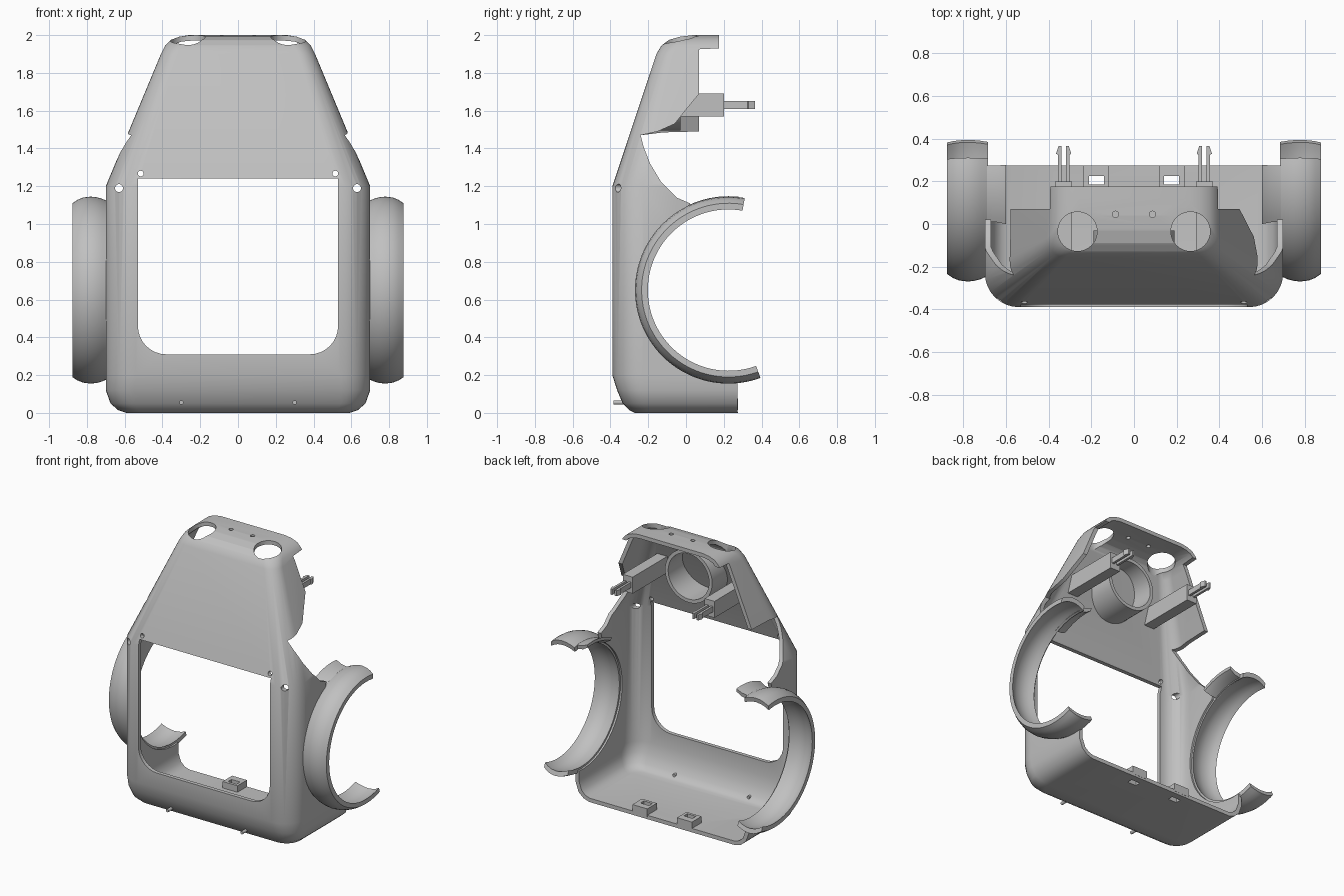
import bpy, bmesh
from math import sin, cos, pi, radians

old = bpy.data.objects.get("Cube")
if old:
    bpy.data.objects.remove(old)

grey = bpy.data.materials.new("plain_grey")
grey.use_nodes = True
COLOUR = (0.53, 0.53, 0.53, 1)
grey.diffuse_color = COLOUR
grey.node_tree.nodes["Principled BSDF"].inputs["Base Color"].default_value = COLOUR


def make(name, bm):
    bmesh.ops.recalc_face_normals(bm, faces=bm.faces)
    mesh = bpy.data.meshes.new(name)
    bm.to_mesh(mesh)
    bm.free()
    mesh.materials.append(grey)
    ob = bpy.data.objects.new(name, mesh)
    bpy.context.collection.objects.link(ob)
    return ob


def loft(name, rings, cyclic=False):
    """Skin closed rings of points; cap the ends or join them up."""
    bm = bmesh.new()
    loops = [[bm.verts.new(p) for p in ring] for ring in rings]
    n = len(loops[0])
    pairs = list(zip(loops, loops[1:] + loops[:1] if cyclic else loops[1:]))
    for a, b in pairs:
        for i in range(n):
            j = (i + 1) % n
            bm.faces.new((a[i], a[j], b[j], b[i]))
    if not cyclic:
        bm.faces.new(loops[0])
        bm.faces.new(loops[-1])
    return make(name, bm)


def box(name, x, y, z):
    return loft(name, [[(x[0], y[0], h), (x[1], y[0], h), (x[1], y[1], h), (x[0], y[1], h)] for h in z])


def rod(name, x, other, r, span, axis="y", n=24):
    """Cylinder along y (other = z) or along z (other = y)."""
    rings = []
    for s in span:
        pts = [(x + r * cos(2 * pi * i / n), other + r * sin(2 * pi * i / n)) for i in range(n)]
        rings.append([(u, s, v) if axis == "y" else (u, v, s) for u, v in pts])
    return loft(name, rings)


def activate(ob):
    bpy.ops.object.select_all(action="DESELECT")
    ob.select_set(True)
    bpy.context.view_layer.objects.active = ob


def smooth(ob):
    activate(ob)
    bpy.ops.object.shade_smooth_by_angle(angle=radians(32))


def cut(ob, cutters):
    activate(ob)
    for c in cutters:
        c.hide_render = True
        mod = ob.modifiers.new("cut", "BOOLEAN")
        mod.operation, mod.solver, mod.object = "DIFFERENCE", "EXACT", c
        bpy.ops.object.modifier_apply(modifier=mod.name)
        bpy.data.objects.remove(c)


WHEEL_Y, WHEEL_Z = 0.225, 0.65


def front_y(z):
    return -0.39 + (z - 1.2) / 3


# Body shell: rounded sections stacked in height, hollowed, then cut open
def section(z, hw, yf, r):
    arc = [(r * cos(a), r * sin(a)) for a in (pi / 2 * i / 8 for i in range(9))]
    right = [(hw - r + c, yf + r - s, z) for c, s in arc]
    left = [(-x, y, z) for x, y, z in reversed(right)]
    return [(hw, 0.6, z)] + right + left + [(-hw, 0.6, z)]


levels = [
    (0, 0.59, -0.27, 0.09), (0.015, 0.635, -0.30, 0.11), (0.05, 0.675, -0.335, 0.13),
    (0.12, 0.70, -0.365, 0.15), (0.2, 0.70, -0.39, 0.16), (1.2, 0.70, -0.39, 0.16),
    (1.9, 0.408, -0.157, 0.09), (1.945, 0.385, -0.13, 0.09), (1.975, 0.355, -0.09, 0.09),
    (1.992, 0.31, -0.03, 0.09), (2.0, 0.26, 0.04, 0.08)]
shell = loft("body_shell", [section(*lv) for lv in levels])
activate(shell)
solid = shell.modifiers.new("wall", "SOLIDIFY")
solid.thickness, solid.offset, solid.use_even_offset = 0.028, -1, True
bpy.ops.object.modifier_apply(modifier=solid.name)

# Rear outline with wheel opening and shoulder notch, per side
wheel = [(WHEEL_Y + 0.45 * cos(radians(a)), WHEEL_Z + 0.45 * sin(radians(a)))
         for a in range(276, 114, -6)]
notch = [(0.02, 1.11), (-0.05, 1.14), (-0.13, 1.22), (-0.19, 1.32), (-0.225, 1.41), (-0.24, 1.47)]
lips = {1: [(-0.15, 1.49), (-0.06, 1.53), (0, 1.605), (0.07, 1.69)],
        -1: [(-0.12, 1.485), (0.07, 1.49)]}
cutters = []
for side, lip in lips.items():
    outline = ([(0.275, -0.1)] + wheel + notch + lip +
               [(0.07, 1.925), (0.175, 1.93), (0.175, 2.1), (0.9, 2.1), (0.9, -0.1)])
    cutters.append(loft("rear_cutter", [[(x * side, y, z) for y, z in outline] for x in (-0.0005, 1)]))

# Front window with round lower corners
corner = [(0.38 + 0.15 * sin(a), 0.46 - 0.15 * cos(a)) for a in (pi / 2 * i / 8 for i in range(9))]
window = [(-0.53, 1.24)] + [(-x, z) for x, z in reversed(corner)] + corner + [(0.53, 1.24)]
cutters.append(loft("window_cutter", [[(x, y, z) for x, z in window] for y in (-0.6, -0.22)]))

# Eye openings, screw holes and latch slots
for s in (-1, 1):
    cutters += [
        rod("eye_cutter", s * 0.265, -0.035, 0.092, (1.85, 2.1), "z", 40),
        rod("top_hole_cutter", s * 0.087, 0.045, 0.015, (1.9, 2.1), "z"),
        rod("side_hole_cutter", s * 0.63, 1.19, 0.021, (-0.5, -0.2)),
        rod("panel_hole_cutter", s * 0.515, 1.267, 0.015, (-0.5, -0.25)),
        box("slot_cutter", sorted((s * 0.14, s * 0.21)), (0.185, 0.225), (-0.1, 0.1))]
cut(shell, cutters)
smooth(shell)

# Speaker tube behind the front panel
bm_rings = []
N = 48
for r, back in ((0.19, False), (0.19, True), (0.165, True), (0.165, False)):
    ring = []
    for i in range(N):
        a = 2 * pi * i / N
        z = 1.685 + r * sin(a)
        ring.append((r * cos(a), -0.03 if back else front_y(z) + 0.02, z))
    bm_rings.append(ring)
smooth(loft("round_tube", bm_rings, cyclic=True))


# Wheel arches: barrel section swept round the wheel axis
def sweep(name, side, profile, start, end, step=3):
    rings = []
    for a in range(start, end + 1, step):
        c, s = cos(radians(a)), sin(radians(a))
        rings.append([(side * x, WHEEL_Y + r * c, WHEEL_Z + r * s) for x, r in profile])
    smooth(loft(name, rings))


outer = [(0.685, 0.468), (0.72, 0.484), (0.75, 0.492), (0.78, 0.495), (0.82, 0.49), (0.85, 0.478), (0.877, 0.46)]
arch = outer + [(x, r - 0.033) for x, r in reversed(outer)]
lobe = [(0.60, 0.497), (0.64, 0.478), (0.70, 0.468), (0.70, 0.44), (0.64, 0.45), (0.60, 0.475)]

for s, label in ((1, "left"), (-1, "right")):
    sweep(label + "_wheel_arch", s, arch, 80, 290)
    sweep(label + "_arch_lobe", s, lobe, 84, 117)

    # Rear mounting arm with a split snap clip
    x0 = s * 0.33
    arm = [(front_y(z) + 0.02, z) for z in (1.57, 1.69)] + [(0.2, 1.69), (0.2, 1.57)]
    loft(label + "_mount_arm", [[(x0 + d, y, z) for y, z in arm] for d in (-0.04, 0.04)])
    for d in (-1, 1):
        prong = [(0.01, 0.19), (0.027, 0.19), (0.027, 0.325), (0.036, 0.33), (0.024, 0.365), (0.01, 0.365)]
        loft(label + "_clip_prong", [[(x0 + d * x, y, z) for x, y in prong] for z in (1.61, 1.65)])

    # Floor latch block with an open slot
    latch = box(label + "_floor_latch", sorted((s * 0.12, s * 0.24)), (0.165, 0.275), (0.015, 0.075))
    cut(latch, [box("latch_cutter", sorted((s * 0.14, s * 0.21)), (0.185, 0.225), (-0.1, 0.2))])

    # Front locating pin
    smooth(rod(label + "_front_pin", s * 0.3, 0.055, 0.011, (-0.385, -0.29)))
